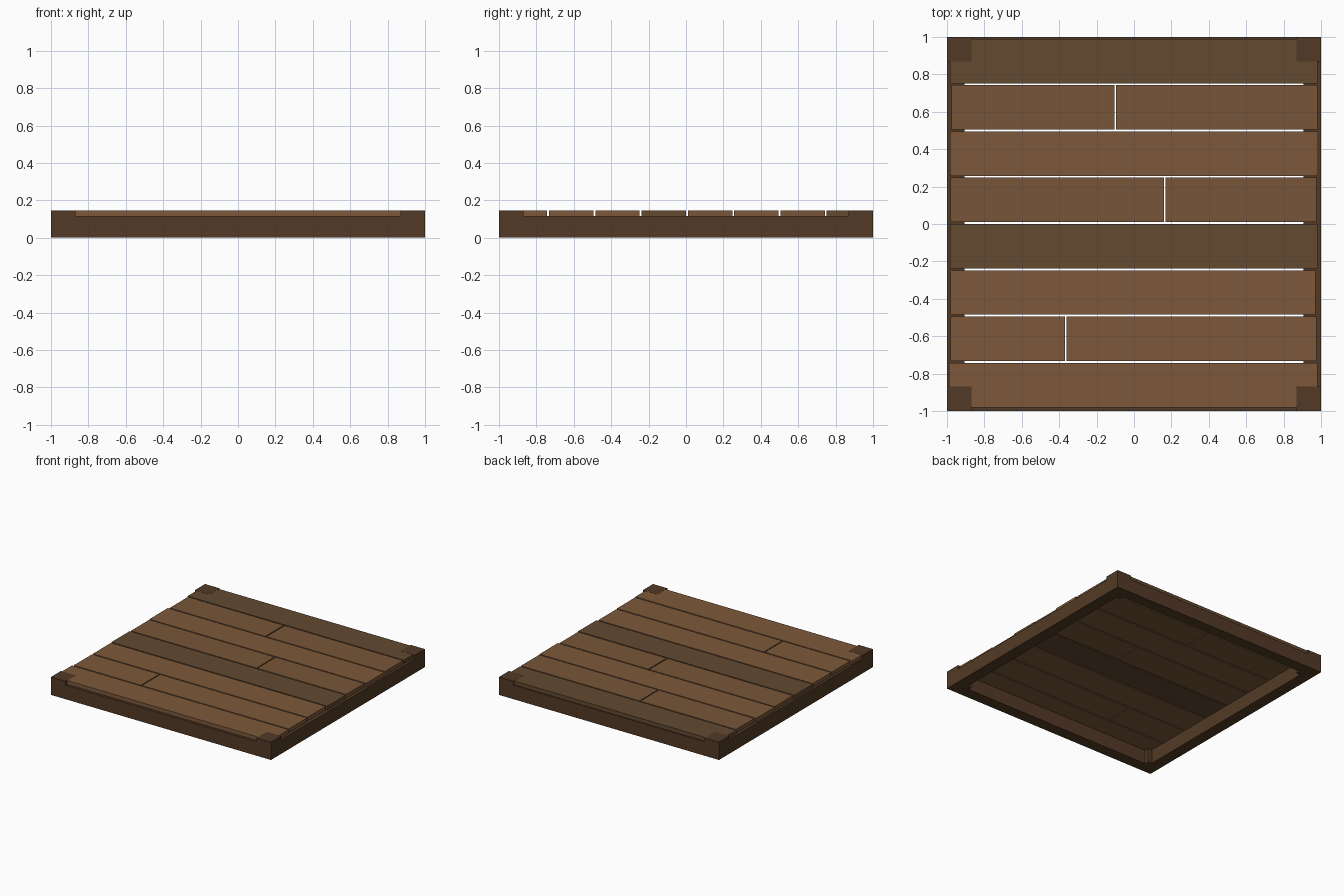
import bpy

if "Cube" in bpy.data.objects:
    bpy.data.objects.remove(bpy.data.objects["Cube"])

def material(name, rgb):
    m = bpy.data.materials.new(name)
    m.diffuse_color = (*rgb, 1)
    m.use_nodes = True
    m.node_tree.nodes["Principled BSDF"].inputs["Base Color"].default_value = m.diffuse_color
    return m

FRAME = material("frame_wood", (0.084, 0.042, 0.019))
LIGHT = material("light_plank", (0.202, 0.098, 0.042))
MID = material("mid_plank", (0.185, 0.091, 0.040))
DARK = material("dark_plank", (0.122, 0.067, 0.030))

def box(name, lo, hi, mat):
    bpy.ops.mesh.primitive_cube_add(size=1, location=[(a + b) / 2 for a, b in zip(lo, hi)])
    ob = bpy.context.object
    ob.name = name
    ob.scale = [b - a for a, b in zip(lo, hi)]
    bpy.ops.object.transform_apply(location=False, rotation=False, scale=True)
    ob.data.materials.append(mat)
    return ob

POST, BEAM, DECK, TOP = 0.13, 0.095, 0.115, 0.147
inner = 1 - POST

# Corner posts, rising level with the deck
for sx in (-1, 1):
    for sy in (-1, 1):
        xs, ys = sorted((sx, sx * inner)), sorted((sy, sy * inner))
        box("corner_post", (xs[0], ys[0], 0), (xs[1], ys[1], TOP), FRAME)

# Beams between the posts
for s in (-1, 1):
    a, b = sorted((s, s * (1 - BEAM)))
    box("cross_beam", (-inner, a, 0), (inner, b, DECK), FRAME)
    box("side_beam", (a, -inner, 0), (b, inner, DECK), FRAME)

# Deck planks, back to front: left end, right end, joint, colour
planks = [
    (-0.985, 0.98, None, DARK),
    (-0.975, 0.98, -0.10, MID),
    (-0.985, 0.985, None, LIGHT),
    (-0.98, 0.975, 0.165, MID),
    (-0.985, 0.98, None, DARK),
    (-0.98, 0.97, None, LIGHT),
    (-0.98, 0.975, -0.365, LIGHT),
    (-0.99, 0.98, None, LIGHT),
]
pitch, gap = 0.2475, 0.01
for i, (x0, x1, joint, mat) in enumerate(planks):
    y1 = 0.99 - i * pitch - gap / 2 + 0.005
    y0 = y1 - pitch + gap
    spans = [(x0, x1)] if joint is None else [(x0, joint - 0.004), (joint + 0.004, x1)]
    for a, b in spans:
        box("deck_plank", (a, y0, DECK), (b, y1, TOP - 0.001), mat)
